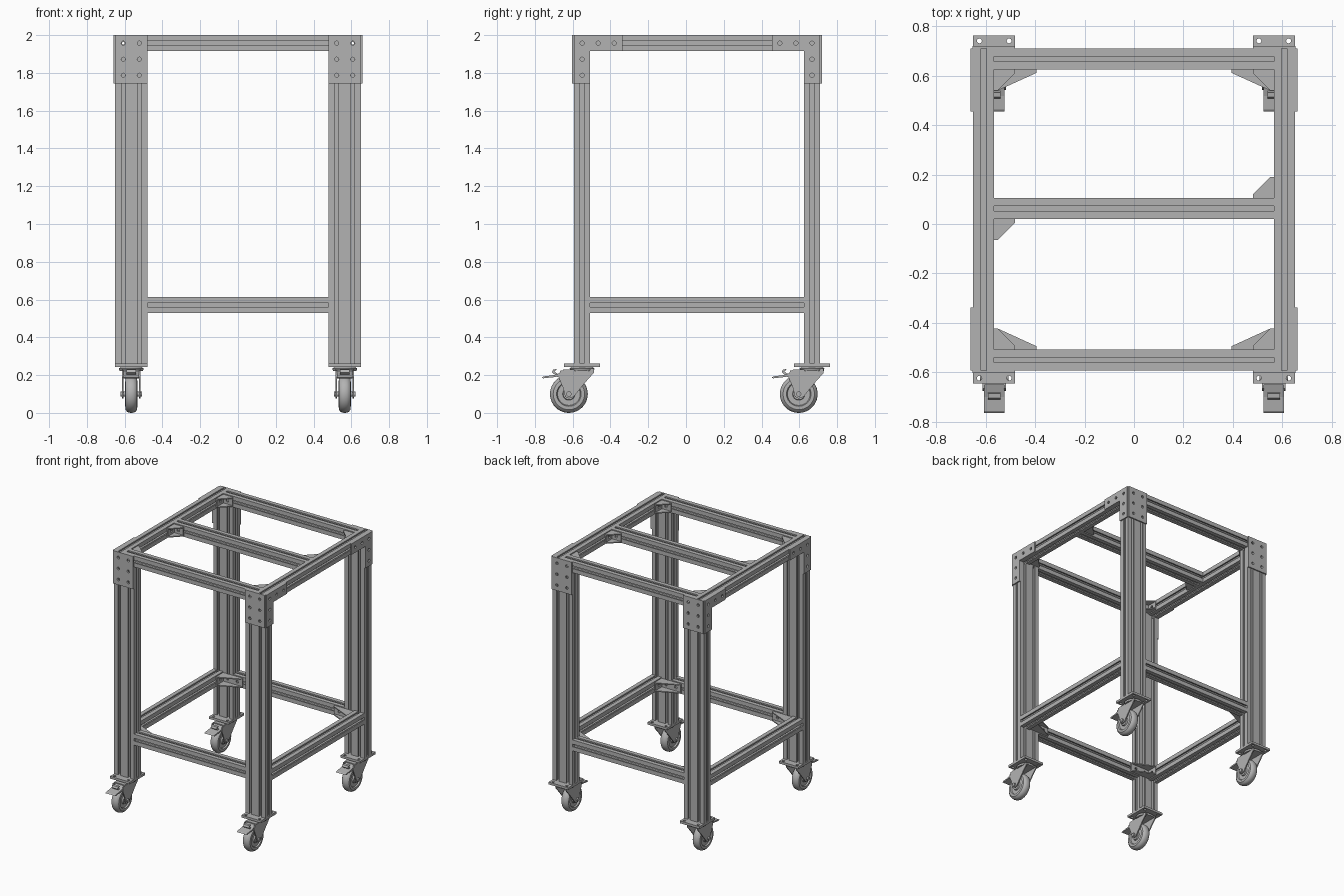
import bpy, bmesh, math
from mathutils import Matrix, Vector

if "Cube" in bpy.data.objects:
    bpy.data.objects.remove(bpy.data.objects["Cube"])

grey = bpy.data.materials.new("aluminium grey")
grey.use_nodes = True
GREY = (0.45, 0.45, 0.45, 1)
grey.diffuse_color = GREY
grey.node_tree.nodes["Principled BSDF"].inputs["Base Color"].default_value = GREY

X, Y, Z = Vector((1, 0, 0)), Vector((0, 1, 0)), Vector((0, 0, 1))
S = 0.085                       # width of one profile
H = S / 2
SIDE, FRONT, BACK = 0.65, -0.55, 0.667
TOP, LOW = 2 - H, 0.572
LEG_BASE, LEG_X = 0.262, SIDE - S


def frame(origin, u, v):
    """Matrix whose local x, y, z run along u, v and u x v."""
    m = Matrix((u, v, u.cross(v))).transposed().to_4x4()
    m.translation = origin
    return m


def finish(name, mesh, matrix, smooth=False):
    mesh.materials.clear()
    mesh.materials.append(grey)
    mesh.transform(matrix)
    ob = bpy.data.objects.new(name, mesh)
    bpy.context.collection.objects.link(ob)
    if smooth:
        bpy.ops.object.select_all(action='DESELECT')
        ob.select_set(True)
        bpy.context.view_layer.objects.active = ob
        bpy.ops.object.shade_smooth_by_angle(angle=math.radians(35))
    return ob


def extrude(name, loops, depth, origin, u, v):
    """Extrude a flat outline (further loops are holes) both ways from origin."""
    cu = bpy.data.curves.new(name, 'CURVE')
    cu.dimensions, cu.fill_mode, cu.extrude = '2D', 'BOTH', depth / 2
    for pts in loops:
        sp = cu.splines.new('POLY')
        sp.points.add(len(pts) - 1)
        for p, co in zip(sp.points, pts):
            p.co = (co[0], co[1], 0, 1)
        sp.use_cyclic_u, sp.use_smooth = True, False
    tmp = bpy.data.objects.new(name, cu)
    bpy.context.collection.objects.link(tmp)
    deps = bpy.context.evaluated_depsgraph_get()
    mesh = bpy.data.meshes.new_from_object(tmp.evaluated_get(deps))
    bpy.data.objects.remove(tmp)
    return finish(name, mesh, frame(origin, u, v))


def lathe(name, profile, origin, axis, n=32):
    """Spin (radius, height) points round an axis."""
    bm = bmesh.new()
    rings = []
    for r, h in profile:
        rings.append([bm.verts.new((r * math.cos(a), r * math.sin(a), h))
                      for a in (2 * math.pi * i / n for i in range(n))])
    for a, b in zip(rings, rings[1:]):
        for i in range(n):
            bm.faces.new((a[i], a[(i + 1) % n], b[(i + 1) % n], b[i]))
    bm.faces.new(rings[0])
    bm.faces.new(rings[-1])
    bmesh.ops.recalc_face_normals(bm, faces=bm.faces)
    mesh = bpy.data.meshes.new(name)
    bm.to_mesh(mesh)
    bm.free()
    u = Y if axis == X else X
    v = Z if axis == X else Y
    return finish(name, mesh, frame(origin, u, v), True)


def circle(x, y, r, n=12):
    return [(x + r * math.cos(2 * math.pi * i / n), y + r * math.sin(2 * math.pi * i / n))
            for i in range(n)]


def box(x0, y0, x1, y1):
    return [(x0, y0), (x1, y0), (x1, y1), (x0, y1)]


# Slotted profile: each unit of width has one undercut slot per face
SLOT = [(-0.0105, 0), (-0.0105, 0.01), (-0.02, 0.01), (-0.02, 0.017), (-0.011, 0.026)]
SLOT += [(-x, d) for x, d in reversed(SLOT)]


def slotted(units):
    w = units * H
    pts = []
    for k, (half, dist, count) in enumerate([(w, H, units), (H, w, 1)] * 2):
        c, s = ((1, 0), (0, 1), (-1, 0), (0, -1))[k]
        side = [(-half, -dist)]
        for i in range(count):
            mid = (i - (count - 1) / 2) * S
            side += [(mid + x, -dist + d) for x, d in SLOT]
        pts += [(x * c - y * s, x * s + y * c) for x, y in side]
    bores = [circle((i - (units - 1) / 2) * S, 0, 0.007) for i in range(units)]
    return [pts] + bores


def rail(name, a, b, units=1):
    a, b = Vector(a), Vector(b)
    d = (b - a).normalized()
    u = X if d != X else Y
    extrude(name, slotted(units), (b - a).length, (a + b) / 2, u, d.cross(u))


# Corner bracket: two drilled flanges closed by an upper and a lower gusset
def bracket(name, corner, u, v, lu, lv, height=0.07):
    t, corner = 0.008, Vector(corner)
    web = [(0, 0), (lu, 0), (lu, 0.014), (0.014, lv), (0, lv)]
    for s in (-1, 1):
        extrude(name + "_gusset", [web], t, corner + Z * s * (height - t) / 2, u, v)
    for along, out, length in ((u, v, lu), (v, u, lv)):
        count = round(length / S)
        holes = [circle((i + 0.5) * S, 0, 0.011) for i in range(count)]
        extrude(name + "_flange", [box(0, -height / 2, length, height / 2)] + holes,
                t, corner + out * t / 2, along, Z)


# Locking caster, swivelled so the wheel trails to the front
def caster(x, y):
    o = Vector((x, y, 0))
    holes = [circle(i * 0.06, j * 0.073, 0.01) for i in (-1, 1) for j in (-1, 1)]
    extrude("caster_plate", [box(-S, -0.095, S, 0.095)] + holes, 0.018,
            o + Z * (LEG_BASE - 0.009), X, Y)
    lathe("caster_swivel", [(0.062, 0.222), (0.066, 0.235), (0.05, 0.246)], o, Z)
    wheel = o + Vector((0, -0.07, 0.1))
    half = [(0.018, 0.033), (0.03, 0.033), (0.033, 0.022), (0.06, 0.022), (0.065, 0.032),
            (0.083, 0.031), (0.094, 0.022), (0.0985, 0.012), (0.1, 0)]
    lathe("caster_wheel", half + [(r, -h) for r, h in reversed(half[:-1])], wheel, X, 40)
    lathe("caster_axle", [(0.014, -0.058), (0.014, 0.058)], wheel, X, 12)
    fork = [(-0.115, 0.225), (0.062, 0.235), (0.062, 0.212), (0.02, 0.165), (-0.045, 0.085),
            (-0.07, 0.076), (-0.09, 0.085), (-0.1, 0.13), (-0.125, 0.19)]
    for s in (-1, 1):
        extrude("caster_fork", [fork], 0.008, o + X * s * 0.044, Y, Z)
    extrude("caster_crown", [box(-0.045, -0.1, 0.045, 0.06)], 0.008, o + Z * 0.226, X, Y)
    pedal = [(-0.085, 0.205), (-0.14, 0.19), (-0.205, 0.183), (-0.213, 0.187),
             (-0.205, 0.193), (-0.15, 0.2), (-0.085, 0.222)]
    extrude("brake_pedal", [pedal], 0.084, o, Y, Z)
    tab = [(-0.13, 0.19), (-0.16, 0.215), (-0.153, 0.23), (-0.135, 0.232),
           (-0.138, 0.225), (-0.149, 0.222), (-0.122, 0.2)]
    extrude("brake_release", [tab], 0.05, o, Y, Z)


rx, inner = SIDE - H, SIDE - S
for s in (-1, 1):
    side = "left" if s > 0 else "right"
    rail(side + "_top_rail", (s * rx, FRONT - H, TOP), (s * rx, BACK + H, TOP))
    rail(side + "_lower_rail", (s * rx, FRONT + H, LOW), (s * rx, BACK - H, LOW))
    for y, f, end in ((FRONT, -1, "front"), (BACK, 1, "back")):
        tag = end + "_" + side
        # Leg and caster
        rail(tag + "_leg", (s * LEG_X, y, LEG_BASE), (s * LEG_X, y, 2 - S), 2)
        caster(s * LEG_X, y)
        # Face plate and L-shaped side plate
        holes = [circle(i * H, z, 0.011) for i in (-1, 1) for z in (-H, -0.1275, -0.2125)]
        extrude(tag + "_face_plate", [box(-S, -0.255, S + 0.002, 0)] + holes, 0.01,
                Vector((s * LEG_X, y + f * (H + 0.005), 2)), X * s, Z)
        ell = [(0, 0), (0, -0.255), (S, -0.255), (S, -S), (0.255, -S), (0.255, 0)]
        holes = [circle(H, -H - i * S, 0.011) for i in range(3)]
        holes += [circle(H + i * S, -H, 0.011) for i in (1, 2)]
        extrude(tag + "_side_plate", [ell] + holes, 0.01,
                Vector((s * (SIDE + 0.005), y + f * H, 2)), Y * -f, Z)
        # Inside corner brackets
        corner = (s * inner, y - f * H)
        bracket(tag + "_top_bracket", (*corner, TOP), X * -s, Y * -f, S, S)
        bracket(tag + "_lower_bracket", (*corner, LOW), X * -s, Y * -f, 2 * S, S)

for y, end in ((FRONT, "front"), (BACK, "back")):
    rail(end + "_top_rail", (-inner, y, TOP), (inner, y, TOP))
    rail(end + "_lower_rail", (-inner + S, y, LOW), (inner - S, y, LOW))

# Cross rail with one bracket on each side
MID = 0.063
rail("middle_rail", (-inner, MID, TOP), (inner, MID, TOP))
bracket("middle_right_bracket", (-inner, MID - H, TOP), X, -Y, S, S)
bracket("middle_left_bracket", (inner, MID + H, TOP), -X, Y, S, S)
